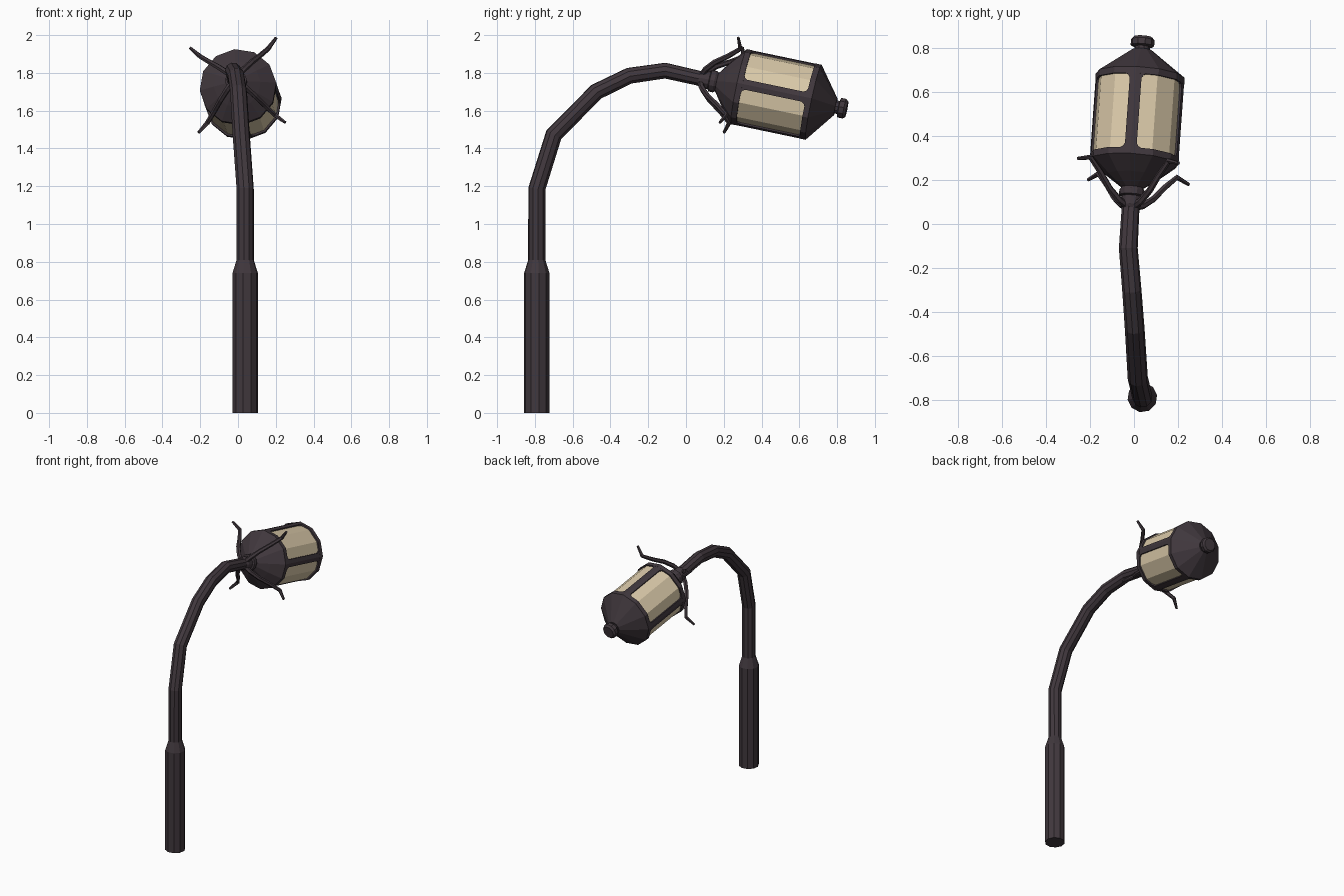
import bpy, bmesh, math
from mathutils import Vector, Matrix

if "Cube" in bpy.data.objects:
    bpy.data.objects.remove(bpy.data.objects["Cube"])


def material(name, col):
    m = bpy.data.materials.new(name)
    m.diffuse_color = (*col, 1)
    m.use_nodes = True
    m.node_tree.nodes["Principled BSDF"].inputs["Base Color"].default_value = m.diffuse_color
    return m


iron = material("dark_iron", (0.052, 0.039, 0.047))
glass = material("cream_glass", (0.70, 0.585, 0.395))

# Lantern frame: local +z points back along the axis towards the pole
axis = Vector((0.07, 0.976, -0.204)).normalized()
side = Vector((0, 0, 1)).cross(axis).normalized() * -1
up = (-axis).cross(side)
LAMP = Matrix((side, up, -axis)).transposed().to_4x4()
LAMP.translation = Vector((0.0, 0.28, 1.727))
TWIST = math.radians(6)
R = 0.204


def finish(name, bm, mat, matrix=Matrix()):
    bmesh.ops.recalc_face_normals(bm, faces=bm.faces)
    me = bpy.data.meshes.new(name)
    bm.to_mesh(me)
    bm.free()
    me.transform(matrix)
    me.materials.append(mat)
    ob = bpy.data.objects.new(name, me)
    bpy.context.collection.objects.link(ob)
    return ob


def skin(bm, rings):
    """Join rings of points with quads and cap both ends."""
    vs = [[bm.verts.new(p) for p in ring] for ring in rings]
    n = len(vs[0])
    for a, b in zip(vs, vs[1:]):
        for i in range(n):
            bm.faces.new((a[i], a[(i + 1) % n], b[(i + 1) % n], b[i]))
    bm.faces.new(vs[0])
    bm.faces.new(vs[-1])


def tube(bm, path, radii, n):
    """Sweep a circle along a path, mitred at the bends."""
    pts = [Vector(p) for p in path]
    rings, prev, ref = [], None, None
    for i, p in enumerate(pts):
        d0 = (p - pts[i - 1]).normalized() if i else None
        d1 = (pts[i + 1] - p).normalized() if i < len(pts) - 1 else None
        t = ((d0 or d1) + (d1 or d0)).normalized()
        ref = t.orthogonal().normalized() if prev is None else prev.rotation_difference(t) @ ref
        prev = t
        b = t.cross(ref)
        rings.append([p + radii[i] * (math.cos(a) * ref + math.sin(a) * b)
                      for a in (math.tau * k / n for k in range(n))])
    skin(bm, rings)


def lathe(name, profile, n, mat):
    """Profile of (distance along lantern axis, radius)."""
    bm = bmesh.new()
    skin(bm, [[(r * math.cos(a), r * math.sin(a), -s)
               for a in (TWIST + math.tau * k / n for k in range(n))] for s, r in profile])
    return finish(name, bm, mat, LAMP)


# Pole with thick base and curved neck
bm = bmesh.new()
tube(bm, [(0.038, -0.79, 0), (0.038, -0.79, 0.74), (0.038, -0.79, 0.81), (0.038, -0.79, 1.185),
          (0.017, -0.70, 1.472), (0.003, -0.475, 1.70), (-0.010, -0.30, 1.785),
          (-0.026, -0.11, 1.812), (-0.013, 0.12, 1.76)],
     [0.068, 0.068, 0.046, 0.046, 0.046, 0.045, 0.044, 0.043, 0.04], 10)
finish("pole", bm, iron)

# Collar joining pole and lantern
lathe("collar", [(-0.215, 0.04), (-0.20, 0.047), (-0.16, 0.047), (-0.155, 0.058), (-0.13, 0.058),
                 (-0.11, 0.045)], 12, iron)

# Caps with rims, glass body
lathe("front_cap", [(-0.12, 0.048), (-0.065, 0.125), (0, R), (0.03, R), (0.03, 0.18)], 12, iron)
lathe("rear_cap", [(0.375, 0.18), (0.375, R), (0.405, R), (0.525, 0.045)], 12, iron)
lathe("glass", [(0.02, 0.194), (0.385, 0.194)], 12, glass)
lathe("finial", [(0.515, 0.036), (0.54, 0.036), (0.545, 0.054), (0.572, 0.054), (0.585, 0.043)],
      10, iron)

# Four ribs, folded over the body corners and flared at the ends
bm = bmesh.new()
outline = [(0.02, 0.05), (0.03, 0.05), (0.036, 0.037), (0.05, 0.028),
           (0.355, 0.028), (0.369, 0.037), (0.375, 0.05), (0.385, 0.05)]
for k in range(4):
    a = TWIST + k * math.pi / 2


    def corner(j, r):
        return Vector((r * math.cos(a + j * math.pi / 6), r * math.sin(a + j * math.pi / 6), 0))


    rings = []
    for s, w in outline:
        f = w / 0.105
        ring = [corner(0, r).lerp(corner(j, r), f if j else 0)
                for r, js in ((R - 0.001, (-1, 0, 1)), (0.188, (1, 0, -1))) for j in js]
        rings.append([p - Vector((0, 0, s)) for p in ring])
    skin(bm, rings)
finish("ribs", bm, iron, LAMP)

# Four curling tendrils: (radius, distance along axis)
bm = bmesh.new()
curl = [(0.025, -0.205), (0.07, -0.188), (0.13, -0.145), (0.19, -0.08), (0.255, -0.022), (0.327, -0.042)]
for k in range(4):
    a = math.radians(51.7) + k * math.pi / 2
    tube(bm, [(r * math.cos(a), r * math.sin(a), -s) for r, s in curl],
         [0.016, 0.016, 0.015, 0.014, 0.013, 0.008], 6)
finish("tendrils", bm, iron, LAMP)
